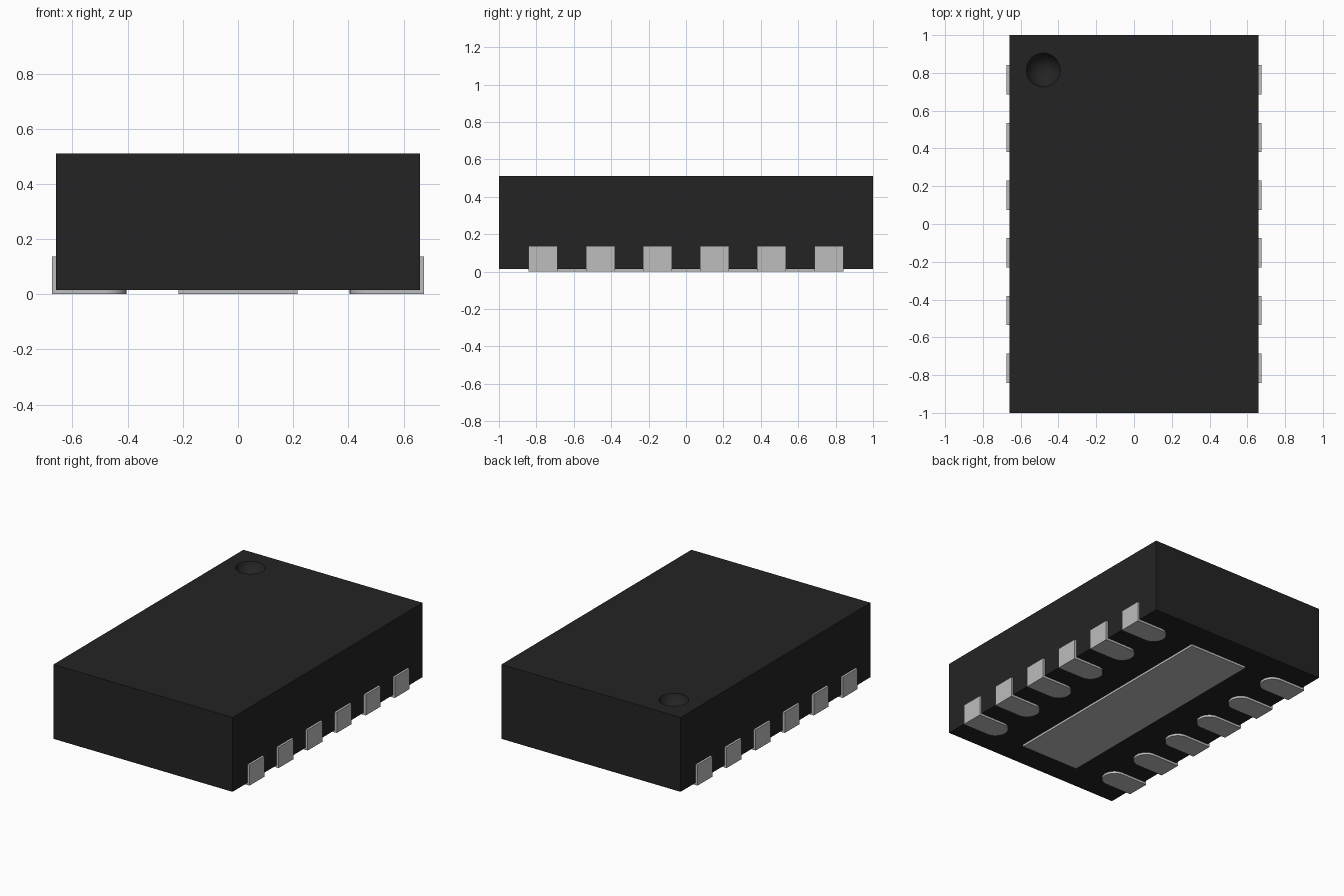
import bpy
import bmesh
import math
from mathutils import Matrix

cube = bpy.data.objects.get("Cube")
if cube:
    bpy.data.objects.remove(cube, do_unlink=True)


def material(name, value):
    m = bpy.data.materials.new(name)
    m.use_nodes = True
    colour = (value, value, value, 1)
    m.diffuse_color = colour
    m.node_tree.nodes["Principled BSDF"].inputs["Base Color"].default_value = colour
    return m


BLACK = material("black_plastic", 0.0175)
METAL = material("grey_metal", 0.51)


def add_box(bm, lo, hi):
    size = [b - a for a, b in zip(lo, hi)]
    mid = [(a + b) / 2 for a, b in zip(lo, hi)]
    bmesh.ops.create_cube(bm, size=1, matrix=Matrix.Translation(mid) @ Matrix.Diagonal((*size, 1)))


def finish(bm, name, mat):
    bmesh.ops.recalc_face_normals(bm, faces=bm.faces)
    mesh = bpy.data.meshes.new(name)
    bm.to_mesh(mesh)
    bm.free()
    mesh.materials.append(mat)
    ob = bpy.data.objects.new(name, mesh)
    bpy.context.collection.objects.link(ob)
    return ob


def smooth(ob):
    bpy.ops.object.select_all(action="DESELECT")
    ob.select_set(True)
    bpy.context.view_layer.objects.active = ob
    bpy.ops.object.shade_smooth_by_angle(angle=math.radians(30))


HALF_X, BASE, TOP = 0.66, 0.015, 0.51

# Package body
bm = bmesh.new()
add_box(bm, (-HALF_X, -1, BASE), (HALF_X, 1, TOP))
body = finish(bm, "body", BLACK)

# Round dimple marking the first pin
radius, depth = 0.09, 0.065
ball = (radius ** 2 + depth ** 2) / (2 * depth)
bm = bmesh.new()
bmesh.ops.create_uvsphere(bm, u_segments=40, v_segments=32, radius=ball,
                          matrix=Matrix.Translation((-0.48, 0.815, TOP - depth + ball)))
cutter = finish(bm, "dimple_cutter", BLACK)
cutter.hide_render = True
cut = body.modifiers.new("dimple", "BOOLEAN")
cut.operation = "DIFFERENCE"
cut.solver = "EXACT"
cut.object = cutter
bpy.context.view_layer.objects.active = body
bpy.ops.object.modifier_apply(modifier=cut.name)
bpy.data.objects.remove(cutter, do_unlink=True)
smooth(body)

# Central pad underneath
bm = bmesh.new()
add_box(bm, (-0.215, -0.815, 0), (0.215, 0.815, BASE + 0.005))
finish(bm, "centre_pad", METAL)


# Leads: a round-ended foot under the body and a tab up its side
def lead(name, side, y):
    half, inner, outer, height = 0.0775, 0.405, 0.675, 0.137
    bm = bmesh.new()
    outline = [(HALF_X, -half), (HALF_X, half)]
    for i in range(17):
        a = math.pi / 2 + math.pi * i / 16
        outline.append((inner + half + half * math.cos(a), half * math.sin(a)))
    foot = bm.faces.new([bm.verts.new((side * x, y + dy, 0)) for x, dy in outline])
    top = bmesh.ops.extrude_face_region(bm, geom=[foot])["geom"]
    bmesh.ops.translate(bm, vec=(0, 0, BASE + 0.005),
                        verts=[v for v in top if isinstance(v, bmesh.types.BMVert)])
    x0, x1 = sorted((side * HALF_X, side * outer))
    add_box(bm, (x0, y - half, 0), (x1, y + half, height))
    smooth(finish(bm, name, METAL))


for side, label in ((1, "left"), (-1, "right")):
    for i in range(6):
        lead(f"{label}_lead_{i + 1}", side, (i - 2.5) * 0.3055)
